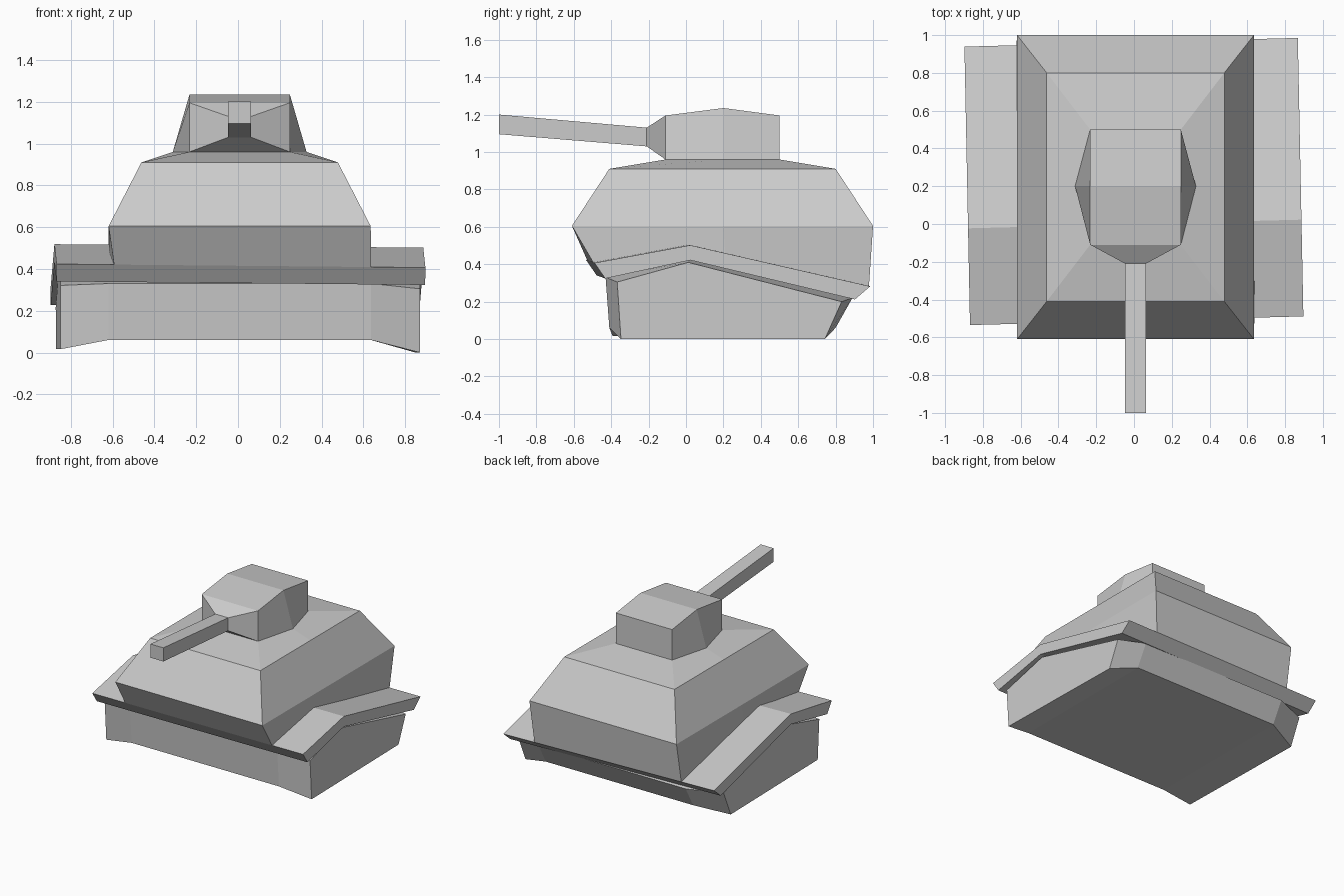
import bpy
import bmesh

cube = bpy.data.objects.get("Cube")
if cube:
    bpy.data.objects.remove(cube, do_unlink=True)

grey = bpy.data.materials.new("plain_grey")
grey.use_nodes = True
COLOUR = (0.6, 0.6, 0.6, 1)
grey.diffuse_color = COLOUR
grey.node_tree.nodes["Principled BSDF"].inputs["Base Color"].default_value = COLOUR

MID_X = 0.008


def tilt(x, y, z):
    """Slight skew shared by the fenders and running gear."""
    return (x - 0.02 * (y - 0.2), y + 0.026 * x, z - 0.0095 * x)


def loft(name, rings):
    """Skin matching rings of points and cap both ends."""
    bm = bmesh.new()
    loops = [[bm.verts.new(p) for p in ring] for ring in rings]
    for a, b in zip(loops, loops[1:]):
        for i in range(len(a)):
            j = (i + 1) % len(a)
            bm.faces.new((a[i], a[j], b[j], b[i]))
    bm.faces.new(loops[0][::-1])
    bm.faces.new(loops[-1])
    bmesh.ops.recalc_face_normals(bm, faces=bm.faces)
    mesh = bpy.data.meshes.new(name)
    bm.to_mesh(mesh)
    bm.free()
    mesh.materials.append(grey)
    obj = bpy.data.objects.new(name, mesh)
    bpy.context.collection.objects.link(obj)
    return obj


def hull_ring(half, half_mid, front, back, z_front, z_back):
    """Six points: four corners plus the middle of each side."""
    z_mid = (z_front + z_back) / 2
    right = [(half, front, z_front), (half_mid, 0.2, z_mid), (half, back, z_back)]
    left = [(-x, y, z) for x, y, z in reversed(right)]
    return [(x + MID_X, y, z) for x, y, z in right + left]


def section(y, bottom, top, z_low, z_high):
    """Four-sided cross-section facing along y."""
    return [(MID_X + x, y, z) for x, z in
            ((-bottom, z_low), (bottom, z_low), (top, z_high), (-top, z_high))]


def side(x, profile, skew=True):
    """Side profile of (y, z) points placed at x."""
    return [tilt(x, y, z) if skew else (x, y, z) for y, z in profile]


# Upper hull: walls, sloped armour and shallow deck
loft("upper_hull", [
    [tilt(*p) for p in hull_ring(0.615, 0.62, -0.512, 0.962, 0.415, 0.29)],
    hull_ring(0.627, 0.627, -0.61, 1.0, 0.605, 0.605),
    hull_ring(0.47, 0.47, -0.41, 0.8, 0.91, 0.91),
    hull_ring(0.24, 0.32, -0.11, 0.5, 0.96, 0.96),
])

# Turret with ridged roof and tapered mantlet
loft("turret", [
    section(-0.21, 0.055, 0.055, 1.03, 1.13),
    section(-0.11, 0.24, 0.24, 0.96, 1.195),
    section(0.2, 0.32, 0.24, 0.96, 1.235),
    section(0.5, 0.24, 0.24, 0.96, 1.195),
])

# Gun barrel, rising towards the muzzle
loft("gun_barrel", [
    section(-1.0, 0.055, 0.055, 1.095, 1.2),
    section(-0.21, 0.055, 0.055, 1.03, 1.13),
])

# Bent full-width fender plate
fender = [(-0.512, 0.415), (0, 0.51), (0.962, 0.29),
          (0.88, 0.22), (0, 0.43), (-0.455, 0.332)]
loft("fender_plate", [side(x, fender) for x in (-0.8825, 0.8825)])

# Running gear: raised belly between deeper, narrower track blocks
belly = [(-0.43, 0.33), (0, 0.43), (0.89, 0.22), (0.8, 0.06), (-0.41, 0.06)]
track = [(-0.39, 0.313), (-0.01, 0.418), (0.81, 0.208), (0.72, 0.008), (-0.37, 0.008)]
loft("running_gear", [
    side(-0.86, track),
    side(-0.62, belly, False),
    side(0.636, belly, False),
    side(0.86, track),
])
